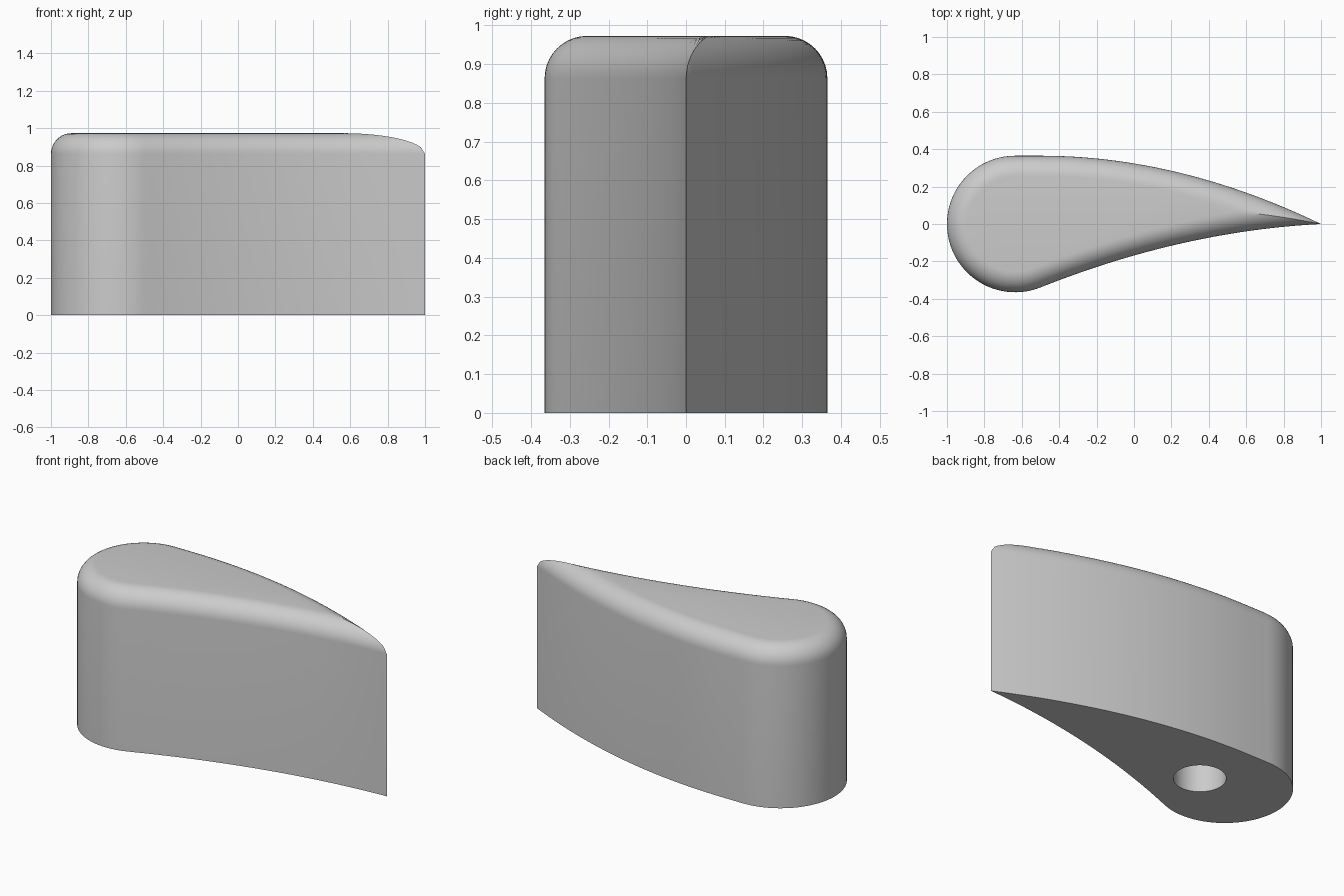
import bpy, bmesh, math
from mathutils import Vector

if "Cube" in bpy.data.objects:
    bpy.data.objects.remove(bpy.data.objects["Cube"])

HEIGHT, FILLET, STEPS = 0.973, 0.11, 10
NOSE, NOSE_R = Vector((-0.635, 0)), 0.365
HOLE, HOLE_R, HOLE_DEPTH = Vector((-0.46, 0)), 0.142, 0.5


def bezier(a, b, c, t):
    return a * (1 - t) ** 2 + b * (2 * t * (1 - t)) + c * (t * t)


def slope(a, b, c, t):
    return ((b - a) * (1 - t) + (c - b) * t).normalized()


def nose_point(a, r=NOSE_R):
    return NOSE + Vector((math.cos(a), math.sin(a))) * r


# Two flank curves that run from the round nose to the sharp tail
TIP = Vector((1, 0))
END = math.radians(291.7)
low0 = nose_point(END)
upper = (Vector((-0.5, NOSE_R)), Vector((0.24, NOSE_R)), TIP)
lower = (low0, low0 + Vector((-math.sin(END), math.cos(END))) * 0.815, TIP)
N = 120
upper_line = [bezier(*upper, i / N) for i in range(N + 1)]
lower_line = [bezier(*lower, i / N) for i in range(N + 1)]


def nearest(p, pts):
    """Distance to a polyline and the closest point on it."""
    best = None
    for a, b in zip(pts, pts[1:]):
        ab = b - a
        t = min(1, max(0, (p - a).dot(ab) / ab.dot(ab)))
        q = a + ab * t
        d = (q - p).length
        if best is None or d < best[0]:
            best = (d, q)
    return best


def ridge(x):
    """Point on the tail ridge, equally far from both flanks."""
    lo, hi = -0.2, 0.35
    for _ in range(20):
        y = (lo + hi) / 2
        p = Vector((x, y))
        if nearest(p, upper_line)[0] > nearest(p, lower_line)[0]:
            lo = y
        else:
            hi = y
    d, u = nearest(p, upper_line)
    return p, u, nearest(p, lower_line)[1], d


# Where the tail becomes too thin for the full fillet
lo, hi = 0.2, 0.95
for _ in range(16):
    mid = (lo + hi) / 2
    if ridge(mid)[3] > FILLET:
        lo = mid
    else:
        hi = mid
TAIL = 20
tail = [ridge(lo + (1 - lo) * i / TAIL) for i in range(TAIL)]
tail[0] = tail[0][:3] + (FILLET,)

# Outline columns: (outer point, inner point, inset distance)
cols = [(TIP, TIP, 0)]
cols += [(u, m, d) for m, u, l, d in reversed(tail)]
first = len(cols) - 1


def flank(curve, foot, side):
    out = []
    for i in range(41):
        t = i / 40
        p, s = bezier(*curve, t), slope(*curve, t)
        if p.x < foot.x - 0.01:
            out.append((p, p + Vector((s.y, -s.x)) * (side * FILLET), FILLET))
    return out


cols += reversed(flank(upper, tail[0][1], 1))
for i in range(49):
    a = math.pi / 2 + (END - math.pi / 2) * i / 48
    cols.append((nose_point(a), nose_point(a, NOSE_R - FILLET), FILLET))
cols += flank(lower, tail[0][2], -1)[1:]
last = len(cols)
cols += [(l, m, d) for m, u, l, d in tail]

# Walls and rounded top edge
bm = bmesh.new()
grid = []
for p, q, d in cols:
    span = math.acos(min(1, max(0, 1 - d / FILLET)))
    col = [bm.verts.new((p.x, p.y, 0))]
    for k in range(STEPS + 1):
        a = span * k / STEPS
        f = FILLET * (1 - math.cos(a)) / d if d else 0
        v = p.lerp(q, f)
        col.append(bm.verts.new((v.x, v.y, HEIGHT - FILLET + FILLET * math.sin(a))))
    grid.append(col)
for i, a in enumerate(grid):
    b = grid[(i + 1) % len(grid)]
    for k in range(STEPS + 1):
        bm.faces.new((a[k], b[k], b[k + 1], a[k + 1]))
# Flat top
bm.faces.new([grid[i][-1] for i in range(first, last)])

# Blind round socket in the underside
rings = []
for z in (0, HOLE_DEPTH):
    rings.append([bm.verts.new((HOLE.x + HOLE_R * math.cos(math.tau * i / 48),
                                HOLE_R * math.sin(math.tau * i / 48), z)) for i in range(48)])
for i in range(48):
    j = (i + 1) % 48
    bm.faces.new((rings[0][i], rings[0][j], rings[1][j], rings[1][i]))
bm.faces.new(rings[1])
bmesh.ops.remove_doubles(bm, verts=bm.verts[:], dist=0.0002)
# Flat underside around the socket
rim = [e for e in bm.edges if e.is_boundary and all(abs(v.co.z) < 1e-4 for v in e.verts)]
bmesh.ops.triangle_fill(bm, edges=rim, use_beauty=True, normal=(0, 0, -1))
bmesh.ops.recalc_face_normals(bm, faces=bm.faces[:])

mesh = bpy.data.meshes.new("teardrop_body")
bm.to_mesh(mesh)
bm.free()
body = bpy.data.objects.new("teardrop_body", mesh)
bpy.context.collection.objects.link(body)
grey = bpy.data.materials.new("plain_grey")
grey.diffuse_color = (0.6, 0.6, 0.6, 1)
grey.use_nodes = True
grey.node_tree.nodes["Principled BSDF"].inputs["Base Color"].default_value = grey.diffuse_color
mesh.materials.append(grey)
bpy.context.view_layer.objects.active = body
body.select_set(True)
bpy.ops.object.shade_smooth_by_angle(angle=math.radians(30))
